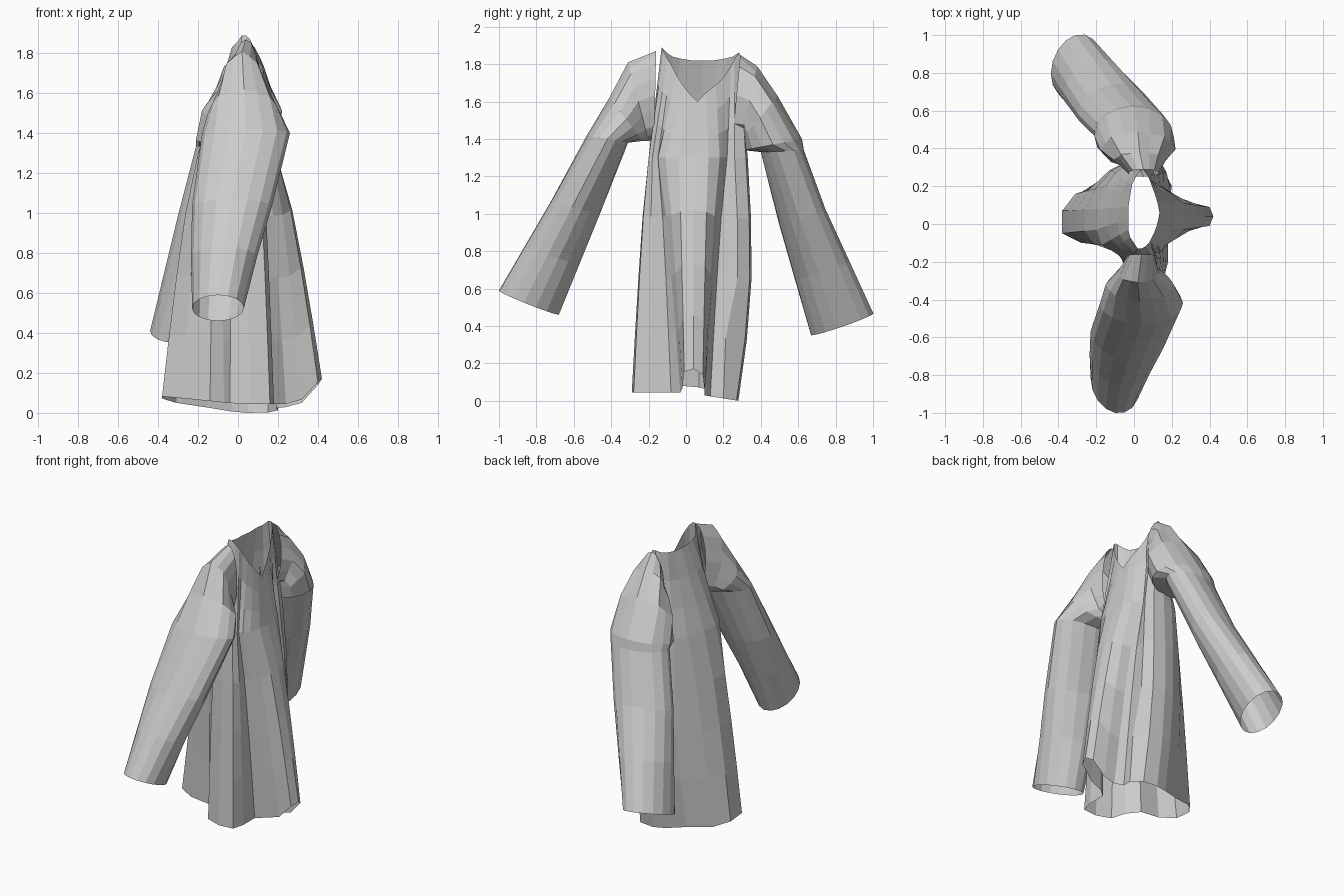
import bpy
import math


def loft(name, rings):
    """Open shell through rings that share one point count."""
    n = len(rings[0])
    verts = [p for ring in rings for p in ring]
    faces = []
    for r in range(len(rings) - 1):
        for i in range(n):
            j = (i + 1) % n
            faces.append((r * n + i, r * n + j, (r + 1) * n + j, (r + 1) * n + i))
    mesh = bpy.data.meshes.new(name)
    mesh.from_pydata(verts, [], faces)
    mesh.update()
    obj = bpy.data.objects.new(name, mesh)
    bpy.context.collection.objects.link(obj)
    return obj


def mix(a, b, t):
    return tuple(p + (q - p) * t for p, q in zip(a, b))


# Robe body: four-fold hem, gathered chest and V-shaped neck opening
hem = [(.42, .04), (.40, .09), (.32, .10), (.24, .10), (.19, .13), (.20, .20),
       (.15, .27), (.05, .28), (-.03, .26), (-.15, .21), (-.31, .16), (-.38, .07),
       (-.38, -.05), (-.28, -.10), (-.14, -.10), (-.07, -.17), (-.04, -.26), (.06, -.29),
       (.16, -.28), (.18, -.20), (.18, -.08), (.24, -.03), (.32, -.02), (.40, -.01)]
chest = [(.19, .04), (.19, .12), (.17, .18), (.13, .21), (.11, .22), (.13, .26),
         (.11, .32), (.04, .33), (-.03, .32), (-.10, .27), (-.15, .20), (-.19, .08),
         (-.20, -.03), (-.17, -.11), (-.12, -.14), (-.09, -.16), (-.03, -.20), (.04, -.20),
         (.10, -.20), (.12, -.18), (.11, -.15), (.14, -.15), (.17, -.11), (.19, -.04)]
neck = [(.135, .06, 1.60), (.125, .11, 1.65), (.11, .16, 1.69), (.095, .20, 1.73),
        (.08, .24, 1.79), (.07, .26, 1.83), (.05, .285, 1.86), (.03, .28, 1.86),
        (.01, .25, 1.84), (-.01, .21, 1.83), (-.02, .15, 1.82), (-.03, .09, 1.82),
        (-.03, .03, 1.82), (-.03, -.03, 1.83), (-.02, -.07, 1.84), (0, -.10, 1.86),
        (.02, -.13, 1.89), (.04, -.13, 1.89), (.06, -.12, 1.87), (.08, -.10, 1.83),
        (.09, -.08, 1.80), (.105, -.05, 1.74), (.12, -.01, 1.68), (.13, .03, 1.63)]


def hem_height(x, y):
    return max(0, .045 - .16 * max(y, 0) + 1.1 * max(0, x - .3) + .1 * max(0, -x))


hem3 = [(x, y, hem_height(x, y)) for x, y in hem]
chest3 = [(x, y, 1.3) for x, y in chest]
rings = []
for k in range(5):
    t = k / 4
    ring = []
    for a, b in zip(hem3, chest3):
        x, y, _ = mix(b, a, (1 - t) ** .75)
        bulge = .05 * math.sin(math.pi * t) if y > .22 else 0
        ring.append((x, y + bulge, mix(a, b, t)[2]))
    rings.append(ring)
for k in range(1, 4):
    rings.append([mix(a, b, k / 3) for a, b in zip(chest3, neck)])
loft("robe_body", rings)


# Sleeves: each ring is top y, top z, bottom y, bottom z, x centre, x half width, slant, pleat
def sleeve(name, sections, sides=16):
    rings = []
    for ty, tz, by, bz, xc, xh, slant, pleat in sections:
        ring = []
        for i in range(sides):
            a = 2 * math.pi * i / sides
            r = 1 - pleat * (i % 2)
            c, s = math.cos(a) * r, math.sin(a) * r
            ring.append((xc + xh * s,
                         (ty + by) / 2 + c * (ty - by) / 2 + slant * xh * s,
                         (tz + bz) / 2 + c * (tz - bz) / 2))
        rings.append(ring)
    return loft(name, rings)


sleeve("right_sleeve", [
    (-.16, 1.87, -.17, 1.40, .04, .07, 0, 0),
    (-.31, 1.81, -.20, 1.39, .02, .11, 0, .06),
    (-.41, 1.62, -.23, 1.39, .03, .18, 0, .05),
    (-.53, 1.42, -.31, 1.38, .04, .22, 0, 0),
    (-.72, 1.07, -.46, 1.00, -.03, .20, -.1, 0),
    (-.86, .83, -.57, .73, -.07, .165, -.15, 0),
    (-1.0, .59, -.68, .46, -.10, .13, -.2, 0)])
sleeve("left_sleeve", [
    (.29, 1.85, .25, 1.42, .05, .08, 0, 0),
    (.38, 1.79, .30, 1.42, .03, .14, 0, .10),
    (.49, 1.63, .30, 1.40, .02, .20, 0, .08),
    (.62, 1.40, .31, 1.34, 0, .21, 0, 0),
    (.63, 1.34, .40, 1.33, -.02, .19, .1, 0),
    (.74, 1.03, .50, .95, -.12, .18, .2, 0),
    (.87, .75, .585, .65, -.215, .155, .25, 0),
    (1.0, .47, .67, .35, -.31, .13, .3, 0)])
